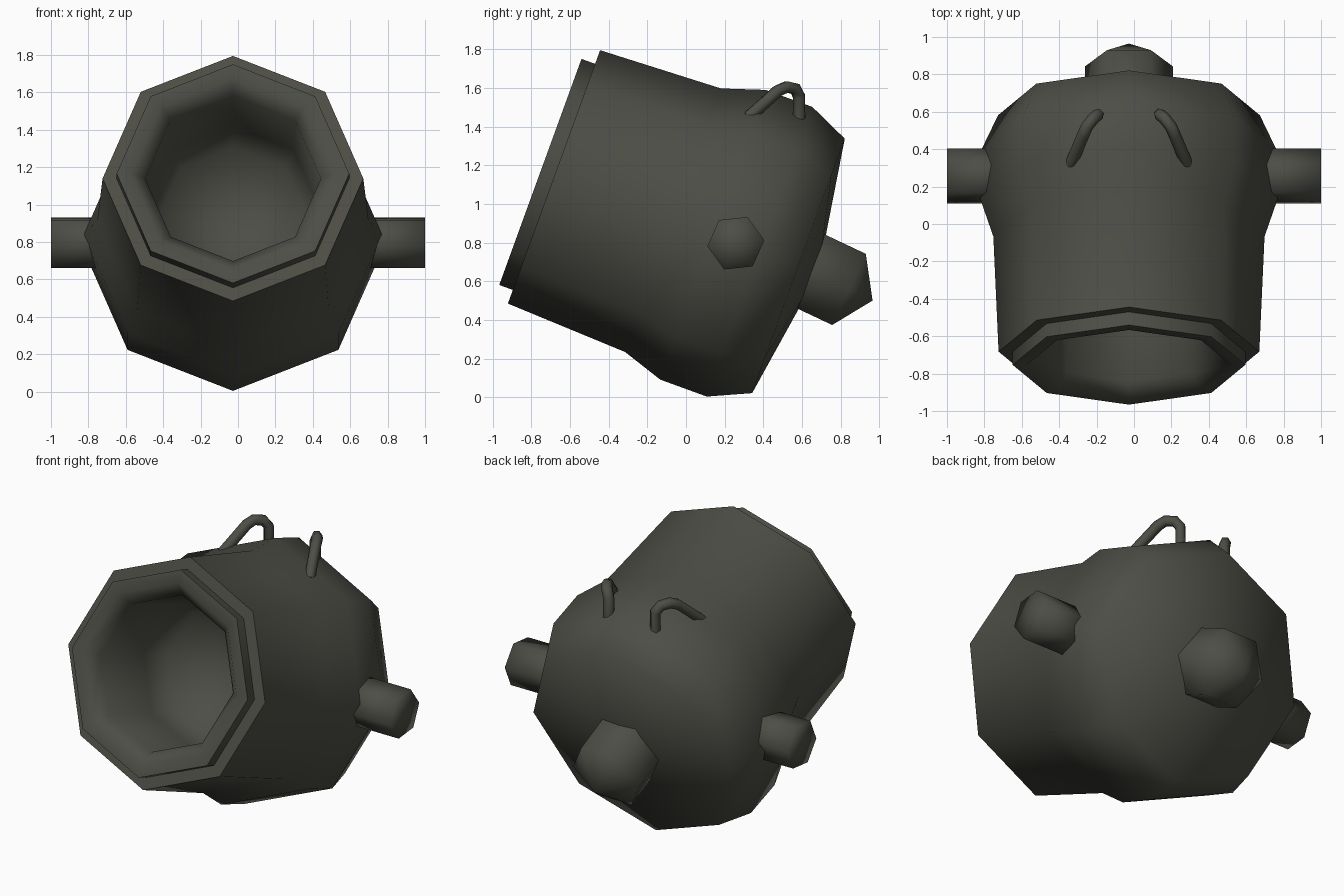
import bpy, bmesh, math
from mathutils import Vector, Matrix

if "Cube" in bpy.data.objects:
    bpy.data.objects.remove(bpy.data.objects["Cube"])

CX = -0.027                      # barrel centre in x
MUZZLE = Vector((CX, -0.6825, 1.14))
TILT = math.radians(20)

iron = bpy.data.materials.new("dark_iron")
iron.diffuse_color = (0.075, 0.075, 0.062, 1)
iron.use_nodes = True
iron.node_tree.nodes["Principled BSDF"].inputs["Base Color"].default_value = iron.diffuse_color


def frame(origin, tilt):
    """Local x, up and along-axis directions of a part tilted nose-up."""
    up = Vector((0, math.sin(tilt), math.cos(tilt)))
    along = Vector((0, math.cos(tilt), -math.sin(tilt)))
    return origin, Vector((1, 0, 0)), up, along


def lathe(name, profile, sides, fr, start=0.0, sharp=None):
    """Spin (distance, radius) points around the axis of a frame."""
    o, ax, up, al = fr
    bm = bmesh.new()
    rings = []
    for s, r in profile:
        if r == 0:
            rings.append([bm.verts.new(o + al * s)] * sides)
        else:
            rings.append([bm.verts.new(
                o + al * s + ax * r * math.cos(start + 2 * math.pi * k / sides)
                + up * r * math.sin(start + 2 * math.pi * k / sides)) for k in range(sides)])
    for a, b in zip(rings, rings[1:]):
        for k in range(sides):
            j = (k + 1) % sides
            quad = list(dict.fromkeys((a[k], a[j], b[j], b[k])))
            bm.faces.new(quad)
    bmesh.ops.recalc_face_normals(bm, faces=bm.faces)
    me = bpy.data.meshes.new(name)
    bm.to_mesh(me)
    bm.free()
    me.materials.append(iron)
    ob = bpy.data.objects.new(name, me)
    bpy.context.collection.objects.link(ob)
    bpy.ops.object.select_all(action='DESELECT')
    ob.select_set(True)
    bpy.context.view_layer.objects.active = ob
    if sharp:
        bpy.ops.object.shade_smooth_by_angle(angle=math.radians(sharp))
    else:
        bpy.ops.object.shade_smooth()
    return ob


# barrel: bore floor, bore, lip, outer shell, domed breech
lathe("barrel", [(0.76, 0), (0.62, 0.40), (0.45, 0.46), (0.0, 0.47), (-0.075, 0.545),
                 (-0.075, 0.622), (0.0, 0.622), (0.0, 0.697), (0.655, 0.725),
                 (0.875, 0.797), (1.131, 0.797), (1.345, 0.70), (1.455, 0)],
      8, frame(MUZZLE, TILT), sharp=75)

# breech knob, drooping slightly below the barrel axis
o, ax, up, al = frame(MUZZLE, TILT)
lathe("breech_knob", [(-0.25, 0), (-0.25, 0.235), (0, 0.235), (0.135, 0)], 6,
      frame(o + al * 1.632 - up * 0.025, math.radians(25.3)), sharp=75)

# trunnions on both sides
for side, name in ((-1, "left_trunnion"), (1, "right_trunnion")):
    fr = (Vector((0, 0.2575, 0.797)), Vector((0, 1, 0)), Vector((0, 0, 1)), Vector((side, 0, 0)))
    lathe(name, [(0.6, 0), (0.6, 0.148), (1.0, 0.148), (1.0, 0)], 6, fr, start=math.radians(6))

# lifting handles, bent tubes mirrored across the barrel
PATH = [(0.31, 0.32, 1.445), (0.245, 0.475, 1.585), (0.225, 0.52, 1.605),
        (0.19, 0.565, 1.595), (0.165, 0.585, 1.555), (0.165, 0.585, 1.41)]
for side, name in ((-1, "left_handle"), (1, "right_handle")):
    cu = bpy.data.curves.new(name, 'CURVE')
    cu.dimensions = '3D'
    cu.bevel_depth = 0.033
    cu.bevel_resolution = 1
    cu.use_fill_caps = True
    sp = cu.splines.new('POLY')
    sp.points.add(len(PATH) - 1)
    for p, (x, y, z) in zip(sp.points, PATH):
        p.co = (CX + side * x, y, z, 1)
    sp.use_smooth = True
    cu.materials.append(iron)
    ob = bpy.data.objects.new(name, cu)
    bpy.context.collection.objects.link(ob)
    bpy.ops.object.select_all(action='DESELECT')
    ob.select_set(True)
    bpy.context.view_layer.objects.active = ob
    bpy.ops.object.convert(target='MESH')
